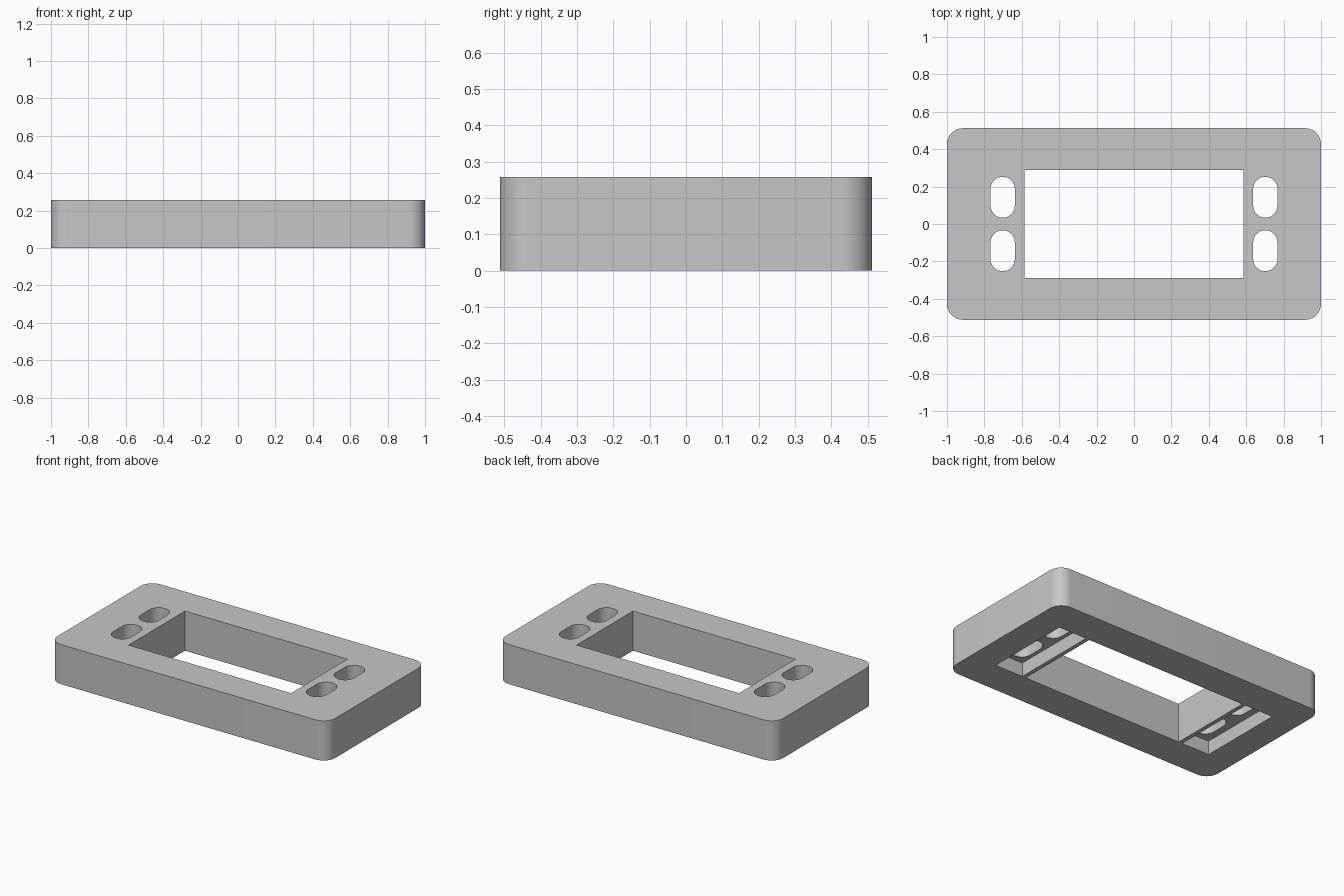
import bpy
import bmesh
import math

cube = bpy.data.objects.get("Cube")
if cube:
    bpy.data.objects.remove(cube, do_unlink=True)

HEIGHT = 0.258
POCKET_DEPTH = 0.09

grey = bpy.data.materials.new("plain grey")
grey.use_nodes = True
grey.diffuse_color = (0.57, 0.57, 0.57, 1)
for node in grey.node_tree.nodes:
    if node.type == 'BSDF_PRINCIPLED':
        node.inputs["Base Color"].default_value = grey.diffuse_color


def outline(cx, cy, hx, hy, radius, steps):
    """Rectangle outline, with rounded corners when radius is above zero."""
    if radius == 0:
        return [(cx + sx * hx, cy + sy * hy)
                for sx, sy in ((1, 1), (-1, 1), (-1, -1), (1, -1))]
    points = []
    for corner, (sx, sy) in enumerate(((1, 1), (-1, 1), (-1, -1), (1, -1))):
        for i in range(steps + 1):
            a = (corner + i / steps) * math.pi / 2
            points.append((cx + sx * (hx - radius) + radius * math.cos(a),
                           cy + sy * (hy - radius) + radius * math.sin(a)))
    return points


def prism(name, cx, cy, hx, hy, z0, z1, radius=0, steps=10):
    """Upright prism over a plain or rounded rectangle."""
    bm = bmesh.new()
    verts = [bm.verts.new((x, y, z0)) for x, y in outline(cx, cy, hx, hy, radius, steps)]
    base = bm.faces.new(verts)
    top = bmesh.ops.extrude_face_region(bm, geom=[base])["geom"]
    bmesh.ops.translate(bm, vec=(0, 0, z1 - z0),
                        verts=[g for g in top if isinstance(g, bmesh.types.BMVert)])
    bmesh.ops.remove_doubles(bm, verts=bm.verts, dist=1e-5)
    bmesh.ops.recalc_face_normals(bm, faces=bm.faces)
    mesh = bpy.data.meshes.new(name)
    bm.to_mesh(mesh)
    bm.free()
    mesh.materials.append(grey)
    obj = bpy.data.objects.new(name, mesh)
    bpy.context.collection.objects.link(obj)
    return obj


# Solid block with rounded vertical corners
frame = prism("mounting_frame", 0, 0, 1, 0.512, 0, HEIGHT, 0.085, 12)

# Central window
cutters = [prism("window_cutter", 0, 0, 0.585, 0.29, -0.1, HEIGHT + 0.1)]

for side in (-1, 1):
    # Shallow pocket in the underside, leaving a thin rib beside the window
    cutters.append(prism("pocket_cutter", side * 0.713, 0, 0.101, 0.29, -0.1, POCKET_DEPTH))
    # Two screw slots above each pocket
    for end in (-1, 1):
        cutters.append(prism("slot_cutter", side * 0.702, end * 0.143, 0.065, 0.109,
                             POCKET_DEPTH - 0.04, HEIGHT + 0.1, 0.0645, 8))

# Cut the openings and bake the result
for cutter in cutters:
    cutter.hide_render = True
    mod = frame.modifiers.new(cutter.name, 'BOOLEAN')
    mod.operation = 'DIFFERENCE'
    mod.solver = 'EXACT'
    mod.object = cutter

bpy.ops.object.select_all(action='DESELECT')
frame.select_set(True)
bpy.context.view_layer.objects.active = frame
for mod in list(frame.modifiers):
    bpy.ops.object.modifier_apply(modifier=mod.name)
for cutter in cutters:
    bpy.data.objects.remove(cutter, do_unlink=True)

bpy.ops.object.shade_smooth_by_angle(angle=math.radians(30))
